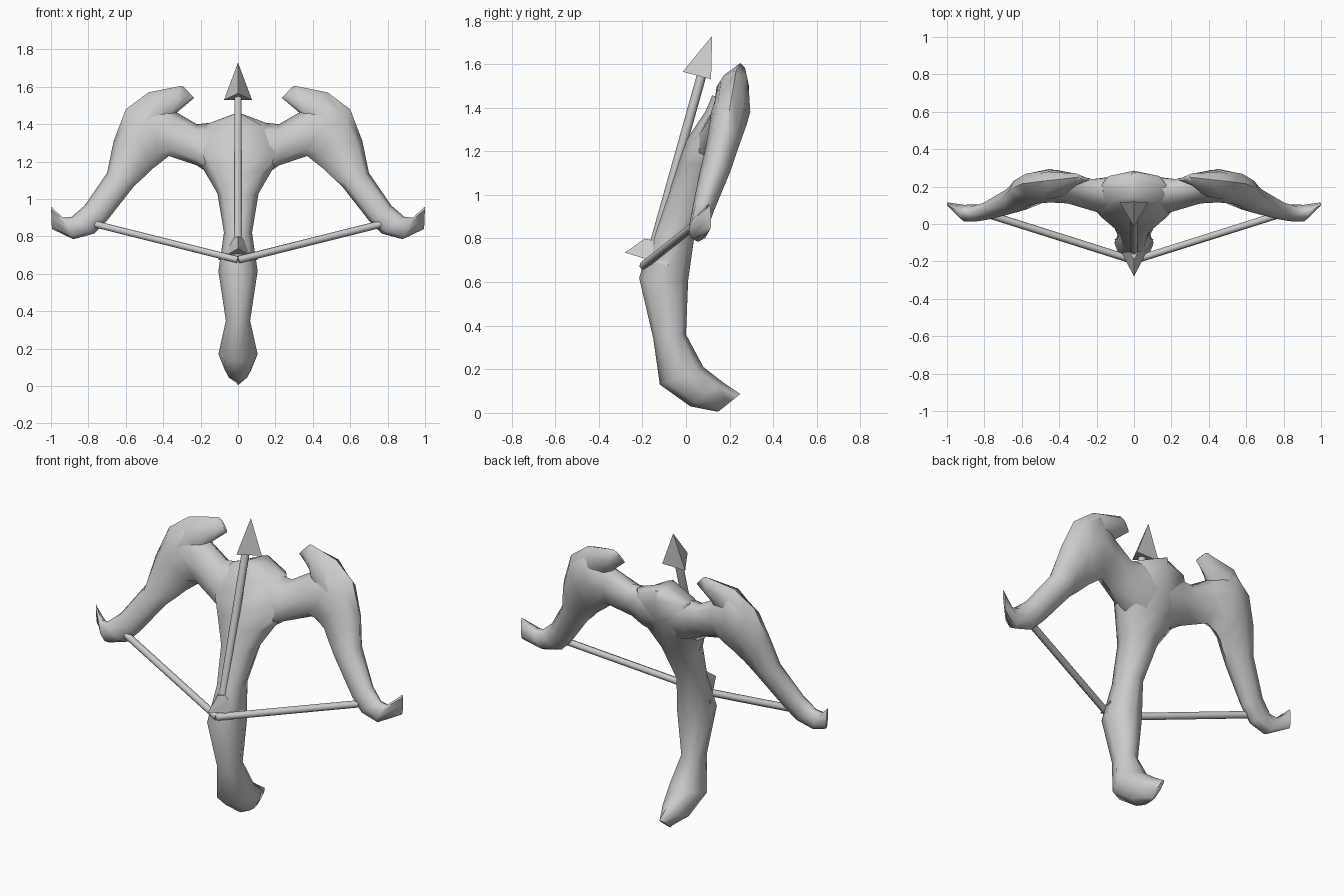
import bpy, bmesh, math
from mathutils import Vector

if "Cube" in bpy.data.objects:
    bpy.data.objects.remove(bpy.data.objects["Cube"])

grey = bpy.data.materials.new("plain grey")
grey.use_nodes = True
grey.diffuse_color = (0.6, 0.6, 0.6, 1)
grey.node_tree.nodes["Principled BSDF"].inputs["Base Color"].default_value = (0.6, 0.6, 0.6, 1)


def finish(name, bm, angle=None):
    bmesh.ops.recalc_face_normals(bm, faces=bm.faces)
    mesh = bpy.data.meshes.new(name)
    bm.to_mesh(mesh)
    bm.free()
    mesh.materials.append(grey)
    obj = bpy.data.objects.new(name, mesh)
    bpy.context.collection.objects.link(obj)
    if angle:
        bpy.ops.object.select_all(action="DESELECT")
        obj.select_set(True)
        bpy.context.view_layer.objects.active = obj
        bpy.ops.object.shade_smooth_by_angle(angle=math.radians(angle))
    return obj


def loft(name, stations, side, sides=8, mirror=False, angle=60):
    """Skin oval rings; each station is (one edge, opposite edge, half thickness)."""
    bm = bmesh.new()
    rings = []
    for a, b, half in stations:
        a, b = Vector(a), Vector(b)
        if mirror:
            a.x, b.x = -a.x, -b.x
        mid, arm = (a + b) / 2, (a - b) / 2
        rings.append([bm.verts.new(mid + arm * math.cos(t) + side * half * math.sin(t))
                      for t in (math.tau * i / sides for i in range(sides))])
    for r, s in zip(rings, rings[1:]):
        for i in range(sides):
            j = (i + 1) % sides
            bm.faces.new((r[i], r[j], s[j], s[i]))
    bm.faces.new(rings[0])
    bm.faces.new(rings[-1])
    return finish(name, bm, angle)


def rod(name, a, b, radius, sides=6):
    a, b = Vector(a), Vector(b)
    d = (b - a).normalized()
    u = d.cross(Vector((1, 0.1, 0))).normalized() * radius
    v = d.cross(u)
    bm = bmesh.new()
    ring = [[bm.verts.new(p + u * math.cos(t) + v * math.sin(t))
             for t in (math.tau * i / sides for i in range(sides))] for p in (a, b)]
    for i in range(sides):
        j = (i + 1) % sides
        bm.faces.new((ring[0][i], ring[0][j], ring[1][j], ring[1][i]))
    bm.faces.new(ring[0])
    bm.faces.new(ring[1])
    return finish(name, bm, 65)


def hull(name, points):
    bm = bmesh.new()
    for p in points:
        bm.verts.new(p)
    bmesh.ops.convex_hull(bm, input=bm.verts)
    return finish(name, bm)


X, Y = Vector((1, 0, 0)), Vector((0, 1, 0))

# Stock: curled grip widening into the hub (front y z, back y z, half width)
stock = [(.147, .005, .25, .087, .012), (.02, .03, .17, .14, .07),
         (-.12, .13, .08, .21, .105), (-.15, .34, 0, .36, .065),
         (-.215, .62, .01, .61, .105), (-.15, .82, .04, .82, .075),
         (-.08, 1.02, .15, 1.04, .11), (-.04, 1.14, .21, 1.16, .18),
         (0, 1.25, .26, 1.28, .25), (.09, 1.385, .285, 1.4, .19),
         (.12, 1.455, .28, 1.45, .03)]
loft("stock", [((0, fy, fz), (0, by, bz), w) for fy, fz, by, bz, w in stock], X)

# Limb: upper edge x y z, lower edge x y z, half thickness
limb = [(0, .19, 1.44, 0, .1, 1.08, .1), (.12, .19, 1.41, .16, .11, 1.14, .1),
        (.22, .19, 1.4, .22, .12, 1.18, .085), (.34, .21, 1.47, .37, .17, 1.23, .08),
        (.48, .23, 1.57, .42, .18, 1.19, .09), (.6, .215, 1.48, .46, .17, 1.16, .085),
        (.665, .185, 1.31, .5, .145, 1.12, .075), (.7, .14, 1.14, .555, .125, 1.07, .07),
        (.82, .08, .965, .7, .075, .885, .05), (.89, .06, .905, .77, .06, .815, .045),
        (.935, .06, .9, .88, .055, .785, .045), (1, .105, .96, .995, .11, .84, .008)]
# Horn: inward hook on the shoulder of each limb
horn = [(.56, .22, 1.5, .42, .18, 1.33, .07), (.48, .23, 1.57, .36, .2, 1.42, .075),
        (.305, .25, 1.605, .33, .22, 1.46, .035), (.29, .25, 1.6, .235, .235, 1.54, .008)]
for label, flip in (("left", False), ("right", True)):
    for part, rows in (("limb", limb), ("horn", horn)):
        loft(f"{label}_{part}", [(r[:3], r[3:6], r[6]) for r in rows], Y, mirror=flip)
    # String half, drawn back to the middle
    s = -1 if flip else 1
    rod(f"{label}_string", (s * .76, .045, .865), (0, -.195, .675), .02)

# Arrow: shaft, three-sided head and flared tail
rod("arrow_shaft", (0, -.155, .74), (0, .075, 1.56), .022)
hull("arrow_head", [(0, .12, 1.73), (0, -.015, 1.565), (.075, .115, 1.53), (-.075, .115, 1.53)])
hull("arrow_tail", [(0, -.28, .735), (.105, -.08, .675), (-.105, -.08, .675),
                    (0, -.19, .8), (.05, -.1, .78), (-.05, -.1, .78)])
